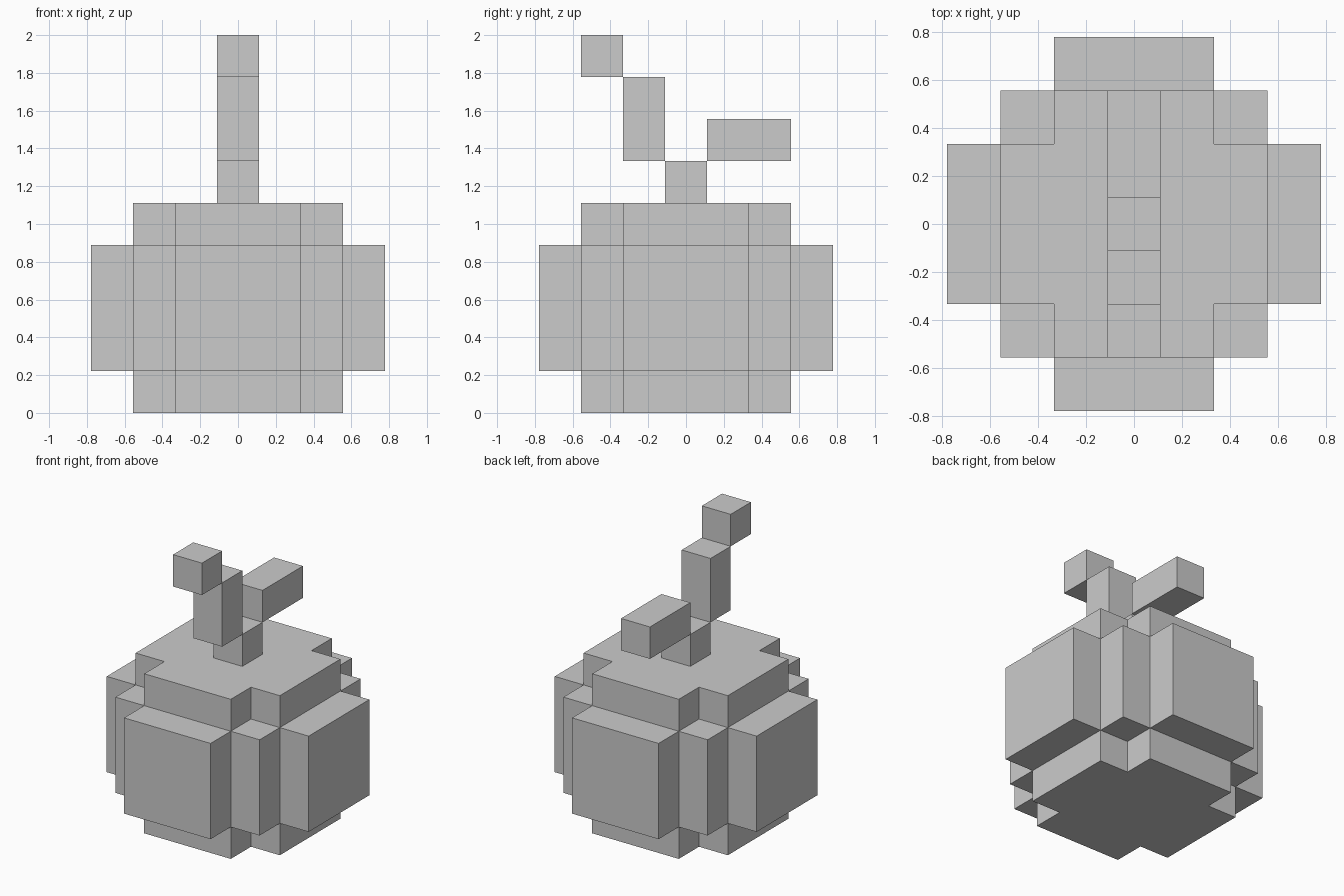
import bpy, bmesh, math
from itertools import product

if "Cube" in bpy.data.objects:
    bpy.data.objects.remove(bpy.data.objects["Cube"])

U = 2 / 9                                   # one block
LEVELS = [-3.5, -2.5, -1.5, 1.5, 2.5, 3.5]  # block boundaries of the body
MID_Z = 2.5                                 # body centre height in blocks


def finish(bm, name):
    mesh = bpy.data.meshes.new(name)
    bm.to_mesh(mesh)
    bm.free()
    obj = bpy.data.objects.new(name, mesh)
    bpy.context.collection.objects.link(obj)
    return obj


def block(name, y0, y1, z0, z1):
    """Box one block wide in x, with y and z limits given in blocks."""
    bm = bmesh.new()
    bmesh.ops.create_cube(bm, size=1)
    for v in bm.verts:
        v.co = (v.co.x * U,
                (y0 if v.co.y < 0 else y1) * U,
                (z0 if v.co.z < 0 else z1) * U)
    return finish(bm, name)


# Body: stepped ball, solid where the ring numbers add up to at most two
def solid(cell):
    if not all(0 <= c <= 4 for c in cell):
        return False
    rings = [abs(c - 2) for c in cell]
    return sum(rings) <= 2 and rings[2] <= 1


bm = bmesh.new()
for cell in product(range(5), repeat=3):
    if not solid(cell):
        continue
    for axis, side in product(range(3), (0, 1)):
        neighbour = list(cell)
        neighbour[axis] += 2 * side - 1
        if solid(neighbour):
            continue
        # Outer skin only: one quad per exposed side
        corners = [(0, 0), (1, 0), (1, 1), (0, 1)]
        if not side:
            corners.reverse()
        quad = []
        for a, b in corners:
            offset = [0, 0, 0]
            offset[axis] = side
            offset[(axis + 1) % 3] = a
            offset[(axis + 2) % 3] = b
            x, y, z = (LEVELS[c + o] for c, o in zip(cell, offset))
            quad.append(bm.verts.new((x * U, y * U, (z + MID_Z) * U)))
        bm.faces.new(quad)
bmesh.ops.remove_doubles(bm, verts=bm.verts, dist=1e-4)
bmesh.ops.dissolve_limit(bm, angle_limit=math.radians(1),
                         verts=bm.verts, edges=bm.edges)
finish(bm, "fruit_body")

# Stem climbing towards the front, and a leaf to the back
block("stem_base", -0.5, 0.5, 5, 6)
block("stem_middle", -1.5, -0.5, 6, 8)
block("stem_tip", -2.5, -1.5, 8, 9)
block("leaf", 0.5, 2.5, 6, 7)
